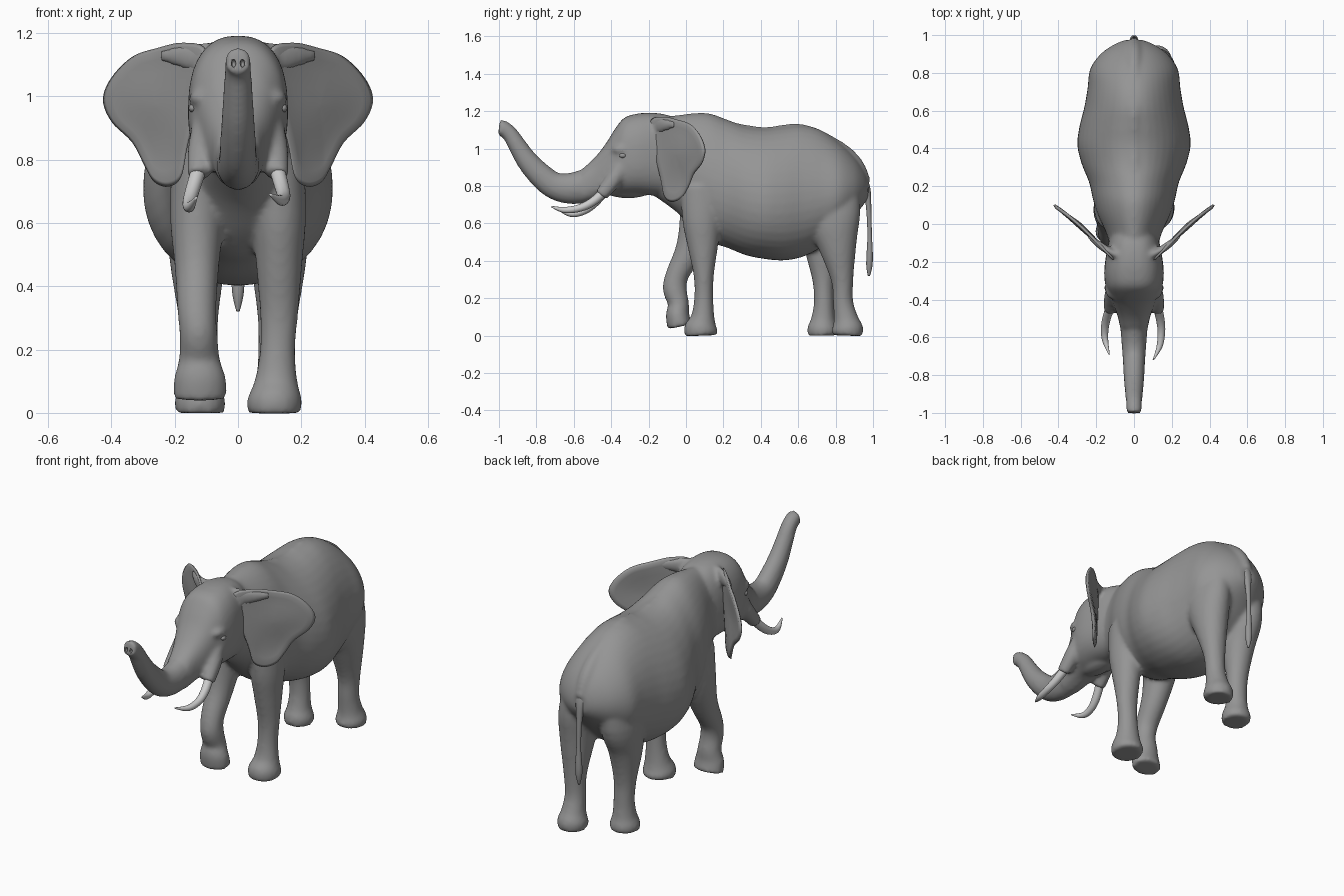
import bpy, bmesh, math
from mathutils import Vector, Matrix


def spline(pts, steps, closed=False):
    """Catmull-Rom through tuples of any length."""
    n, out = len(pts), []
    for i in range(n if closed else n - 1):
        get = (lambda k: pts[k % n]) if closed else (lambda k: pts[min(max(k, 0), n - 1)])
        p0, p1, p2, p3 = (get(i + k) for k in (-1, 0, 1, 2))
        for s in range(steps):
            t = s / steps
            out.append(tuple(0.5 * (2 * b + (c - a) * t + (2 * a - 5 * b + 4 * c - d) * t * t
                                    + (3 * b - a - 3 * c + d) * t ** 3)
                             for a, b, c, d in zip(p0, p1, p2, p3)))
    return out if closed else out + [pts[-1]]


def skin(bm, rings):
    loops = [[bm.verts.new(p) for p in r] for r in rings]
    n = len(loops[0])
    faces = [bm.faces.new((a[i], a[(i + 1) % n], b[(i + 1) % n], b[i]))
             for a, b in zip(loops, loops[1:]) for i in range(n)]
    faces += [bm.faces.new(loops[0]), bm.faces.new(loops[-1])]
    bmesh.ops.recalc_face_normals(bm, faces=faces)


def tube(bm, stations, up=None, egg=0.0, power=1.0, sides=28, steps=4):
    """Stations are (x, y, z, half width, half depth); rings follow the path unless up is given."""
    st = spline(stations, steps)
    rings = []
    for i, (x, y, z, rx, ry) in enumerate(st):
        tan = Vector(st[min(i + 1, len(st) - 1)][:3]) - Vector(st[max(i - 1, 0)][:3])
        d = Vector(up) if up else tan.cross(Vector((1, 0, 0))).normalized()
        ring = []
        for k in range(sides):
            a = 2 * math.pi * k / sides
            c, s = (math.copysign(abs(v) ** power, v) for v in (math.cos(a), math.sin(a)))
            ring.append(Vector((x + rx * c * (1 - egg * s), y, z)) + d * ry * s)
        rings.append(ring)
    skin(bm, rings)


def hull(bm, rows, egg, power=1.0):
    """Rows are (y, top, bottom, half width) of upright cross-sections."""
    tube(bm, [(0, y, (t + b) / 2, w, (t - b) / 2) for y, t, b, w in rows], (0, 0, 1), egg, power, 40)


def blob(bm, loc, size):
    bmesh.ops.create_uvsphere(bm, u_segments=20, v_segments=12, radius=1,
                              matrix=Matrix.Translation(loc) @ Matrix.Diagonal((*size, 1)))


def material(name, v):
    mat = bpy.data.materials.new(name)
    mat.diffuse_color = (v, v, v, 1)
    return mat


hide, ivory = material("hide", .3), material("ivory", .6)


def finish(bm, name, mat=hide):
    me = bpy.data.meshes.new(name)
    bm.to_mesh(me)
    bm.free()
    me.shade_smooth()
    me.materials.append(mat)
    ob = bpy.data.objects.new(name, me)
    bpy.context.collection.objects.link(ob)
    return ob


body = bmesh.new()
# torso
hull(body, [(-.16, 1.165, .74, .115), (-.05, 1.178, .66, .145), (.05, 1.19, .56, .19),
            (.13, 1.187, .50, .215), (.22, 1.155, .47, .235), (.32, 1.12, .43, .275),
            (.42, 1.11, .41, .297), (.52, 1.12, .402, .285), (.62, 1.127, .42, .26),
            (.72, 1.10, .47, .243), (.82, 1.035, .55, .23), (.90, .96, .64, .175),
            (.95, .89, .70, .105), (.975, .83, .74, .045)], .15)
# spine ridge and tail root
tube(body, [(0, .25, 1.12, .03, .02), (0, .42, 1.095, .03, .02), (0, .62, 1.112, .03, .02),
            (0, .82, 1.022, .03, .02), (0, .92, .925, .035, .025), (0, .965, .82, .03, .025)])
# head
hull(body, [(-.04, 1.15, .78, .11), (-.10, 1.18, .75, .135), (-.18, 1.192, .75, .15),
            (-.26, 1.187, .755, .158), (-.33, 1.165, .755, .15), (-.38, 1.105, .755, .128),
            (-.43, 1.025, .745, .108), (-.49, .95, .725, .086), (-.55, .895, .71, .073)], .04, .8)
# trunk
tube(body, [(0, -.45, .835, .085, .09), (0, -.54, .80, .073, .09), (0, -.63, .787, .066, .082),
            (0, -.71, .805, .06, .072), (0, -.78, .86, .056, .066), (0, -.845, .93, .052, .058),
            (0, -.895, 1.005, .047, .05), (0, -.935, 1.07, .043, .044), (0, -.97, 1.105, .041, .042),
            (0, -1.0, 1.112, .042, .046)])
# lower jaw, brows, ear roots and tusk sheaths
blob(body, (0, -.31, .765), (.06, .11, .03))
for s in (-1, 1):
    blob(body, (s * .115, -.34, .995), (.04, .06, .03))
    tube(body, [(s * .08, -.17, 1.12, .05, .055), (s * .16, -.125, 1.125, .035, .04),
                (s * .24, -.06, 1.13, .018, .02)], (0, 0, 1))
    tube(body, [(s * .10, -.33, .92, .045, .05), (s * .115, -.39, .83, .044, .045),
                (s * .125, -.455, .75, .036, .036)])
# standing front leg
tube(body, [(.13, .09, .80, .08, .12), (.13, .085, .62, .085, .105), (.13, .09, .48, .074, .082),
            (.13, .095, .32, .061, .054), (.125, .095, .20, .056, .051), (.12, .09, .10, .068, .063),
            (.115, .08, .04, .087, .09), (.115, .08, 0, .083, .086)])
# lifted front leg
tube(body, [(-.13, .09, .80, .08, .12), (-.13, .07, .62, .085, .105), (-.13, .02, .46, .07, .077),
            (-.13, -.045, .33, .062, .062), (-.125, -.06, .25, .06, .064),
            (-.122, -.04, .17, .065, .056), (-.12, -.045, .11, .082, .063),
            (-.12, -.034, .048, .086, .066)])
# hind legs
tube(body, [(.11, .77, .84, .08, .15), (.125, .785, .64, .10, .148), (.128, .81, .48, .088, .103),
            (.125, .835, .30, .063, .06), (.12, .84, .18, .057, .054), (.12, .855, .09, .066, .066),
            (.12, .863, .04, .082, .084), (.12, .863, 0, .077, .08)])
tube(body, [(-.11, .76, .84, .08, .15), (-.125, .76, .64, .10, .148), (-.128, .735, .48, .088, .106),
            (-.125, .735, .30, .063, .06), (-.12, .737, .18, .057, .053), (-.12, .733, .09, .064, .064),
            (-.12, .73, .04, .08, .081), (-.12, .73, 0, .077, .078)])
body = finish(body, "body")
mod = body.modifiers.new("blend", "REMESH")
mod.mode, mod.voxel_size, mod.use_smooth_shade = "VOXEL", .011, True
mod = body.modifiers.new("soften", "SMOOTH")
mod.factor, mod.iterations = .5, 8

# nostrils
cut = bmesh.new()
for s in (-1, 1):
    blob(cut, (s * .014, -1.0, 1.105), (.007, .02, .012))
cut = finish(cut, "nostril_cutter")
cut.hide_render = True
cut.hide_set(True)
mod = body.modifiers.new("nostrils", "BOOLEAN")
mod.operation, mod.object = "DIFFERENCE", cut

# ears
edge = spline([(.10, 1.14), (.17, 1.17), (.26, 1.152), (.335, 1.125), (.40, 1.06), (.427, .99),
               (.40, .92), (.335, .855), (.295, .78), (.265, .73), (.22, .715), (.18, .745),
               (.16, .84), (.13, .97)], 5, True)


def ear_ring(scale, off):
    ring = []
    for x, z in edge:
        x, z = .26 + (x - .26) * scale, .97 + (z - .97) * scale
        fold = .012 * math.sin((z - .7) * 16) * min(1, max(0, (x - .15) * 8))
        ring.append((x, -.135 + (x - .15) * .93 + fold + off - .012 * scale ** 4, z))
    return ring


ear = bmesh.new()
skin(ear, [ear_ring(s, -.010) for s in (.04, .3, .55, .8, .94)] + [ear_ring(1, 0)]
     + [ear_ring(s, .012) for s in (.94, .8, .55, .3, .04)])
ear = finish(ear, "ears")
ear.modifiers.new("pair", "MIRROR")

# eyes
eye = bmesh.new()
blob(eye, (.143, -.338, .963), (.013, .019, .013))
eye = finish(eye, "eyes")
eye.modifiers.new("pair", "MIRROR")

# tusks
tusks = bmesh.new()
for path in ([(.122, -.43, .775), (.138, -.50, .715), (.145, -.57, .682), (.135, -.65, .672), (.102, -.72, .69)],
             [(-.122, -.43, .775), (-.145, -.50, .70), (-.155, -.56, .662), (-.152, -.62, .652), (-.132, -.69, .68)]):
    tube(tusks, [(*p, r, r) for p, r in zip(path, (.025, .023, .02, .016, .004))], sides=16, steps=6)
finish(tusks, "tusks", ivory)

# tail
tail = bmesh.new()
tube(tail, [(0, .925, .87, .045, .03), (0, .965, .79, .028, .02), (0, .977, .68, .016, .014),
            (0, .982, .54, .013, .012), (0, .982, .43, .02, .017), (0, .98, .37, .017, .016),
            (0, .978, .32, .005, .006)], sides=16)
finish(tail, "tail")
